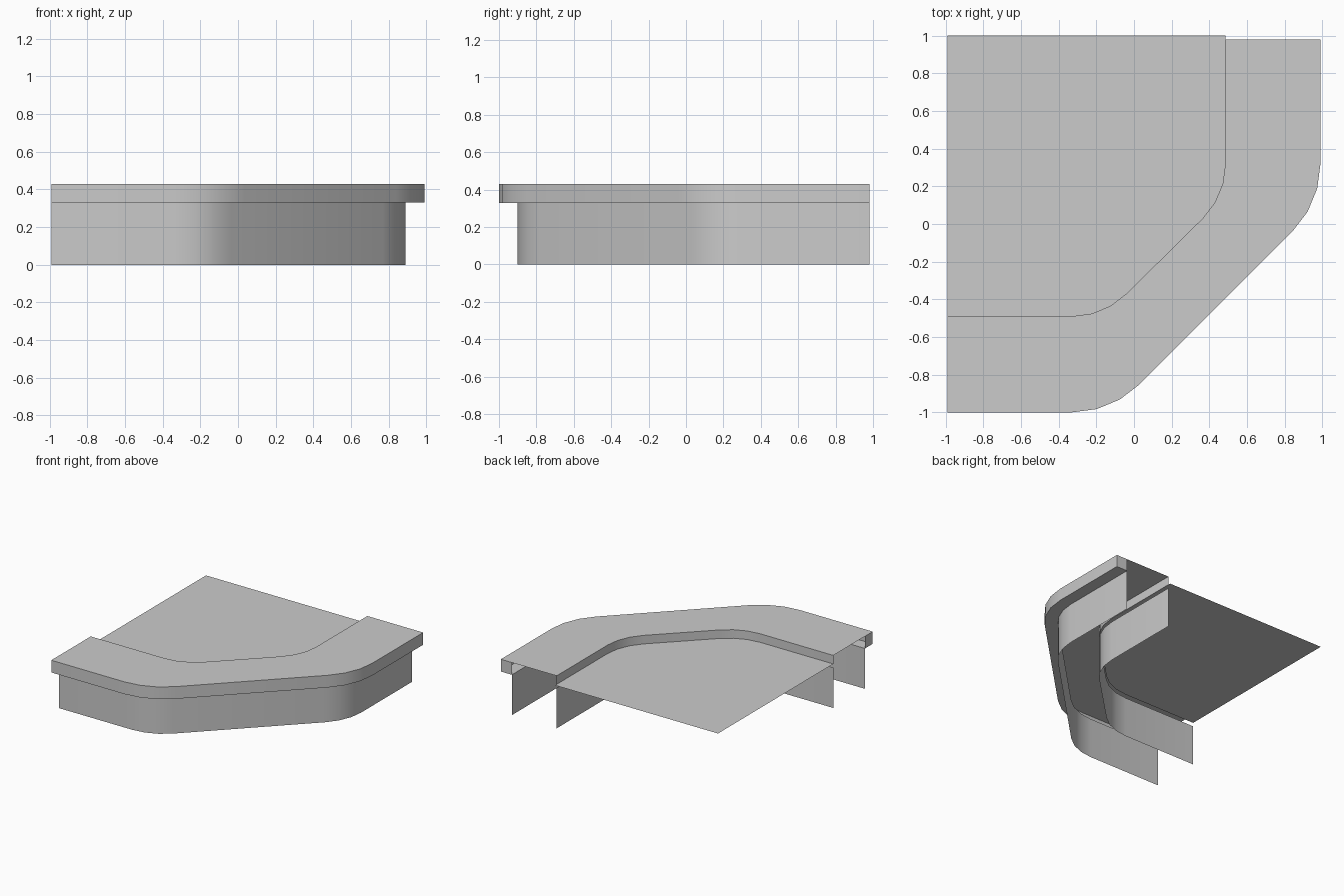
import bpy
import bmesh
from math import radians, cos, sin

cube = bpy.data.objects.get("Cube")
if cube:
    bpy.data.objects.remove(cube, do_unlink=True)

# Single plain grey
grey = bpy.data.materials.new("light_grey")
grey.use_nodes = True
colour = (0.6, 0.6, 0.6, 1)
grey.diffuse_color = colour
grey.node_tree.nodes["Principled BSDF"].inputs["Base Color"].default_value = colour

LEFT, BACK = -0.99, 0.98
BEND = 0.32
STEPS = 3


def rail(side, front, radius, z):
    """Path along the front, round two 45 degree bends and along the side."""
    pts = [(LEFT, front, z)]
    for cx, cy, start in ((-0.33, front + radius, -90), (side - radius, BEND, -45)):
        for i in range(STEPS + 1):
            a = radians(start + 45 * i / STEPS)
            pts.append((cx + radius * cos(a), cy + radius * sin(a), z))
    return pts + [(side, BACK, z)]


def outer(z):
    return rail(0.99, -1.0, 0.51, z)


def outer_wall_line(z):
    return rail(0.89, -0.9, 0.41, z)


def inner(z):
    return rail(0.485, -0.49, 0.41, z)


def finish(name, bm):
    mesh = bpy.data.meshes.new(name)
    bm.to_mesh(mesh)
    bm.free()
    mesh.materials.append(grey)
    ob = bpy.data.objects.new(name, mesh)
    bpy.context.collection.objects.link(ob)
    bpy.ops.object.select_all(action='DESELECT')
    ob.select_set(True)
    bpy.context.view_layer.objects.active = ob
    bpy.ops.object.shade_smooth_by_angle(angle=radians(30))
    return ob


def loft(name, rails, end_caps=False):
    """Bridge successive rails with strips of quads."""
    bm = bmesh.new()
    rows = [[bm.verts.new(p) for p in r] for r in rails]
    for low, high in zip(rows, rows[1:]):
        for i in range(len(low) - 1):
            bm.faces.new((low[i], low[i + 1], high[i + 1], high[i]))
    if end_caps:
        # Close the overhang at both ends, down to the wall line
        for k, shift in ((0, (0, 0.1, 0)), (-1, (-0.1, 0, 0))):
            top = rows[2][k]
            corner = bm.verts.new([c + s for c, s in zip(top.co, shift)])
            quad = [rows[0][k], rows[1][k], top, corner]
            bm.faces.new(quad if k == 0 else quad[::-1])
    return finish(name, bm)


BASE, SOFFIT, DECK, TOP = 0.0, 0.33, 0.36, 0.43

# Raised cap: soffit, outer edge, top and inner lip
loft("cap", [outer_wall_line(SOFFIT), outer(SOFFIT), outer(TOP),
             inner(TOP), inner(DECK)], end_caps=True)

# Supporting walls
loft("outer_wall", [outer_wall_line(BASE), outer_wall_line(SOFFIT)])
loft("inner_wall", [inner(BASE), inner(SOFFIT)])

# Flat deck inside the cap, running slightly past its back end
bm = bmesh.new()
outline = inner(DECK)[:-1] + [(0.485, 1.0, DECK), (LEFT, 1.0, DECK)]
bm.faces.new([bm.verts.new(p) for p in outline])
finish("deck", bm)
